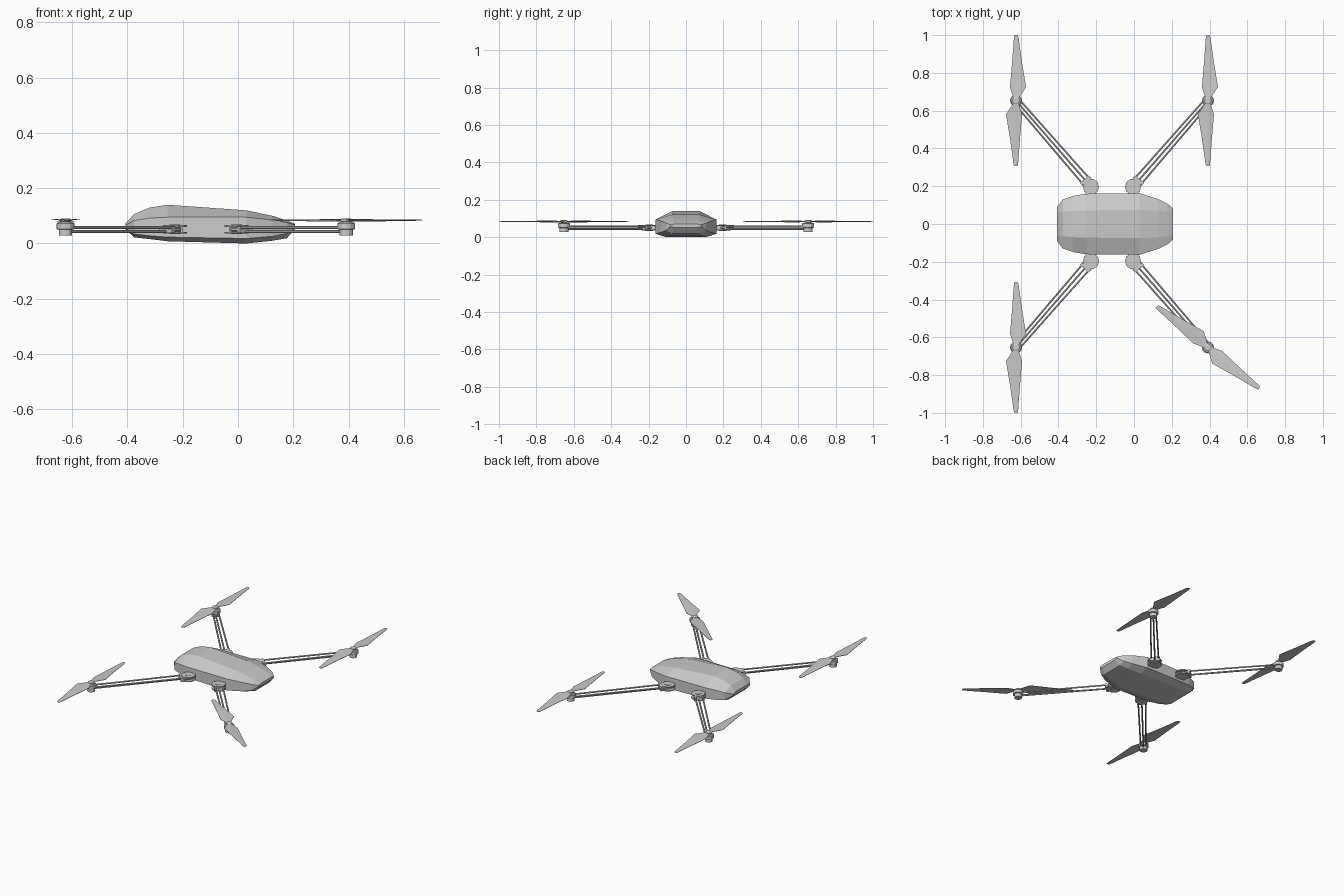
import bpy, bmesh, math
from mathutils import Vector, Matrix

if "Cube" in bpy.data.objects:
    bpy.data.objects.remove(bpy.data.objects["Cube"])

MID_X = -0.1165  # arms mirror about this x


def finish(name, bm):
    bmesh.ops.recalc_face_normals(bm, faces=bm.faces)
    me = bpy.data.meshes.new(name)
    bm.to_mesh(me)
    bm.free()
    ob = bpy.data.objects.new(name, me)
    bpy.context.collection.objects.link(ob)
    return ob


def loft(bm, rings, caps=True):
    rows = [[bm.verts.new(p) for p in r] for r in rings]
    n = len(rows[0])
    for a, b in zip(rows, rows[1:]):
        for i in range(n):
            j = (i + 1) % n
            bm.faces.new((a[i], a[j], b[j], b[i]))
    if caps:
        bm.faces.new(rows[0])
        bm.faces.new(rows[-1])


def rod(bm, p, q, r, n=6):
    p, q = Vector(p), Vector(q)
    d = q - p
    rot = d.to_track_quat('Z', 'Y').to_matrix().to_4x4()
    bmesh.ops.create_cone(bm, cap_ends=True, segments=n, radius1=r, radius2=r,
                          depth=d.length, matrix=Matrix.Translation((p + q) / 2) @ rot)


def turned(bm, x, y, profile, n=12):
    loft(bm, [[(x + r * math.cos(2 * math.pi * i / n), y + r * math.sin(2 * math.pi * i / n), z)
               for i in range(n)] for r, z in profile])


def box(bm, centre, size, angle=0):
    m = (Matrix.Translation(centre) @ Matrix.Rotation(angle, 4, 'Z')
         @ Matrix.Diagonal((*size, 1)))
    bmesh.ops.create_cube(bm, size=1, matrix=m)


# Faceted body shell: x, side half-width, top half-width, bottom half-width, four heights
sections = [
    (-0.408, 0.090, 0.060, 0.070, 0.052, 0.056, 0.066, 0.072),
    (-0.376, 0.130, 0.065, 0.090, 0.022, 0.034, 0.083, 0.106),
    (-0.320, 0.149, 0.070, 0.100, 0.016, 0.028, 0.092, 0.130),
    (-0.255, 0.160, 0.072, 0.105, 0.008, 0.023, 0.095, 0.140),
    (0.030, 0.163, 0.075, 0.105, 0.000, 0.018, 0.095, 0.120),
    (0.125, 0.133, 0.070, 0.090, 0.010, 0.026, 0.085, 0.100),
    (0.177, 0.108, 0.065, 0.075, 0.019, 0.036, 0.076, 0.083),
    (0.207, 0.082, 0.055, 0.060, 0.052, 0.057, 0.067, 0.071),
]
bm = bmesh.new()
rings = []
for x, w, t, b, zb, zl, zu, zt in sections:
    half = [(b, zb), (w, zl), (w, zu), (t, zt)]
    rings.append([(x, y, z) for y, z in half] + [(x, -y, z) for y, z in reversed(half)])
loft(bm, rings)
finish("body_shell", bm)


def build_arm(label, sx, sy, spin):
    # Local frame: pivot, motor axis, arm direction and its perpendicular
    pivot = Vector((MID_X + sx * 0.1115, sy * 0.197, 0))
    motor = Vector((MID_X + sx * 0.508, sy * 0.653, 0))
    d = (motor - pivot).normalized()
    side = Vector((-d.y, d.x, 0))
    ang = math.atan2(d.y, d.x)
    up = Vector((0, 0, 1))

    # Folding joint: mount, plates, pin and clamp
    bm = bmesh.new()
    box(bm, (pivot.x, sy * 0.165, 0.052), (0.055, 0.06, 0.026))
    for z0, z1 in ((0.036, 0.042), (0.060, 0.066)):
        turned(bm, pivot.x, pivot.y, [(0.043, z0), (0.043, z1)], 10)
    turned(bm, pivot.x, pivot.y, [(0.02, 0.034), (0.02, 0.068)], 8)
    box(bm, pivot + d * 0.045 + up * 0.051, (0.016, 0.062, 0.026), ang)
    for s in (-1, 1):
        rod(bm, pivot + side * s * 0.022 + up * 0.051,
            pivot + d * 0.05 + side * s * 0.026 + up * 0.051, 0.007)
    finish("arm_joint_" + label, bm)

    # Three thin rods: two above, one below
    bm = bmesh.new()
    for s, z in ((-1, 0.057), (1, 0.057), (0, 0.043)):
        rod(bm, pivot + d * 0.035 + side * s * 0.023 + up * z,
            motor - d * 0.012 + side * s * 0.017 + up * z, 0.0055)
    finish("arm_rods_" + label, bm)

    # Motor
    bm = bmesh.new()
    turned(bm, motor.x, motor.y, [(0.024, 0.028), (0.024, 0.050), (0.032, 0.052),
                                  (0.032, 0.072), (0.026, 0.077), (0.010, 0.077)])
    turned(bm, motor.x, motor.y, [(0.008, 0.075), (0.020, 0.079), (0.020, 0.088), (0.014, 0.091)])
    finish("motor_" + label, bm)

    # Two twisted blades: distance, trailing edge, leading edge, tilt
    stations = [(0.008, -0.011, 0.011, 0.002), (0.072, -0.032, 0.053, 0.004),
                (0.20, -0.021, 0.032, 0.002), (0.335, -0.011, 0.013, 0.0005),
                (0.347, -0.008, 0.008, 0.0)]
    bm = bmesh.new()
    for turn in (0, math.pi):
        m = Matrix.Translation(motor + up * 0.084) @ Matrix.Rotation(spin + turn, 4, 'Z')
        loft(bm, [[m @ Vector(p) for p in ((a, r, -k - 0.001), (b, r, k - 0.001),
                                          (b, r, k + 0.001), ((a + b) / 2, r, 0.002),
                                          (a, r, -k + 0.001))]
                  for r, a, b, k in stations])
    finish("propeller_" + label, bm)


build_arm("right_back", 1, 1, 0)
build_arm("left_back", -1, 1, 0)
build_arm("left_front", -1, -1, 0)
build_arm("right_front", 1, -1, math.radians(51.5))
